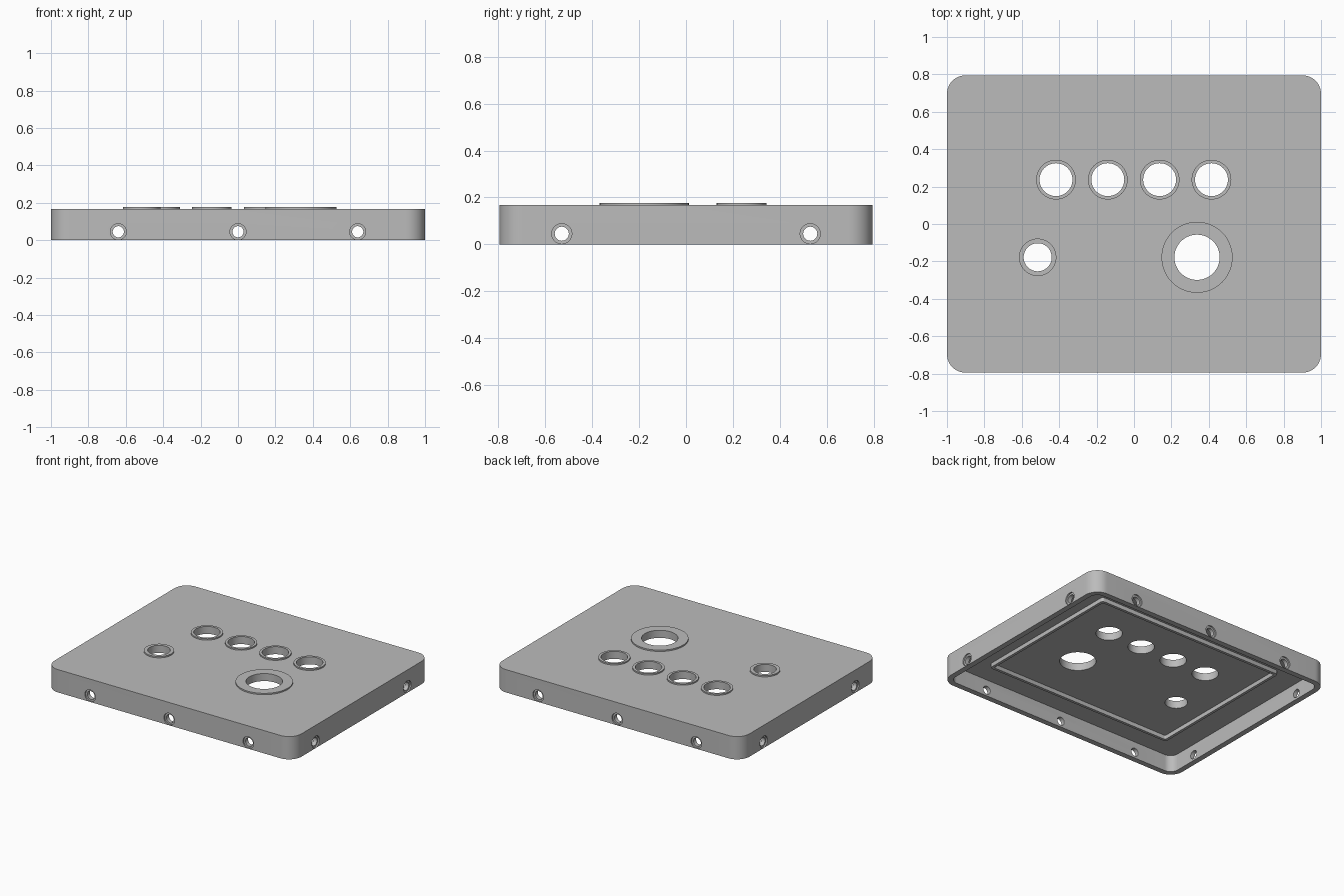
import bpy, bmesh, math
from mathutils import Matrix, Vector

if "Cube" in bpy.data.objects:
    bpy.data.objects.remove(bpy.data.objects["Cube"], do_unlink=True)

HALF_X, HALF_Y, TOP = 1.0, 0.795, 0.167
WALL, CEILING, COLLAR_TOP = 0.04, 0.122, 0.177

grey = bpy.data.materials.new("plain grey")
grey.use_nodes = True
colour = (0.5, 0.5, 0.5, 1)
grey.diffuse_color = colour
grey.node_tree.nodes["Principled BSDF"].inputs["Base Color"].default_value = colour


def finish(name, bm):
    bmesh.ops.recalc_face_normals(bm, faces=bm.faces)
    mesh = bpy.data.meshes.new(name)
    bm.to_mesh(mesh)
    bm.free()
    mesh.materials.append(grey)
    obj = bpy.data.objects.new(name, mesh)
    bpy.context.collection.objects.link(obj)
    return obj


def outline(hx, hy, r, steps=12):
    """Rounded rectangle, counter-clockwise."""
    points = []
    for i, (sx, sy) in enumerate([(1, 1), (-1, 1), (-1, -1), (1, -1)]):
        for s in range(steps + 1):
            a = (i + s / steps) * math.pi / 2
            points.append((sx * (hx - r) + r * math.cos(a), sy * (hy - r) + r * math.sin(a)))
    return points


def circle(x, y, r, n=48):
    return [(x + r * math.cos(math.tau * i / n), y + r * math.sin(math.tau * i / n)) for i in range(n)]


def prism(bm, points, z0, z1):
    low, high = ([bm.verts.new((x, y, z)) for x, y in points] for z in (z0, z1))
    bm.faces.new(low)
    bm.faces.new(high)
    for i in range(len(points)):
        j = (i + 1) % len(points)
        bm.faces.new((low[i], low[j], high[j], high[i]))


def tube(name, outer, inner, z0, z1):
    """Closed band between two loops with the same number of points."""
    bm = bmesh.new()
    loops = [[bm.verts.new((x, y, z)) for x, y in pts]
             for pts, z in ((outer, z0), (outer, z1), (inner, z1), (inner, z0))]
    n = len(outer)
    for k in range(4):
        a, b = loops[k], loops[(k + 1) % 4]
        for i in range(n):
            j = (i + 1) % n
            bm.faces.new((a[i], a[j], b[j], b[i]))
    return finish(name, bm)


def cylinder(bm, centre, direction, radius, depth):
    turn = Vector((0, 0, 1)).rotation_difference(Vector(direction)).to_matrix().to_4x4()
    bmesh.ops.create_cone(bm, cap_ends=True, segments=32, radius1=radius, radius2=radius,
                          depth=depth, matrix=Matrix.Translation(centre) @ turn)


def cut(target, bm):
    cutter = finish("cutter", bm)
    cutter.hide_render = True
    mod = target.modifiers.new("cut", 'BOOLEAN')
    mod.operation, mod.solver, mod.object = 'DIFFERENCE', 'EXACT', cutter
    bpy.context.view_layer.objects.active = target
    bpy.ops.object.modifier_apply(modifier=mod.name)
    bpy.data.objects.remove(cutter, do_unlink=True)


# Panel holes: x, y, hole radius, collar radius
holes = [(-0.417 + 0.277 * i, 0.237, 0.088, 0.106) for i in range(4)]
holes += [(-0.515, -0.178, 0.075, 0.1), (0.337, -0.178, 0.121, 0.19)]

# Screw holes around the walls: position and outward direction
screws = []
for s in (-1, 1):
    screws += [(Vector((x, s * HALF_Y, 0.045)), Vector((0, s, 0))) for x in (-0.64, 0, 0.64)]
    screws += [(Vector((s * HALF_X, y, 0.045)), Vector((s, 0, 0))) for y in (-0.53, 0.53)]

# Shell, open at the bottom
bm = bmesh.new()
prism(bm, outline(HALF_X, HALF_Y, 0.1), 0, TOP)
shell = finish("lid_shell", bm)
bm = bmesh.new()
prism(bm, outline(HALF_X - WALL, HALF_Y - WALL, 0.06), -0.1, CEILING)
cut(shell, bm)

# Through holes in the top and walls
bm = bmesh.new()
for x, y, r, _ in holes:
    prism(bm, circle(x, y, r), 0.1, 0.3)
for p, d in screws:
    cylinder(bm, p, d, 0.03, 0.2)
cut(shell, bm)

# Shallow recesses for the screw heads
bm = bmesh.new()
for p, d in screws:
    cylinder(bm, p, d, 0.043, 0.02)
cut(shell, bm)

# Raised collars around the panel holes
parts = [shell]
for i, (x, y, r, collar) in enumerate(holes):
    parts.append(tube(f"collar_{i + 1}", circle(x, y, collar), circle(x, y, r), TOP, COLLAR_TOP))

# Rectangular rib under the top
parts.append(tube("inner_rib", outline(0.76, 0.58, 0.02, 4), outline(0.74, 0.56, 0.01, 4),
                  CEILING - 0.03, CEILING))

bpy.ops.object.select_all(action='DESELECT')
for obj in parts:
    obj.select_set(True)
bpy.context.view_layer.objects.active = shell
bpy.ops.object.shade_smooth_by_angle(angle=math.radians(30))
